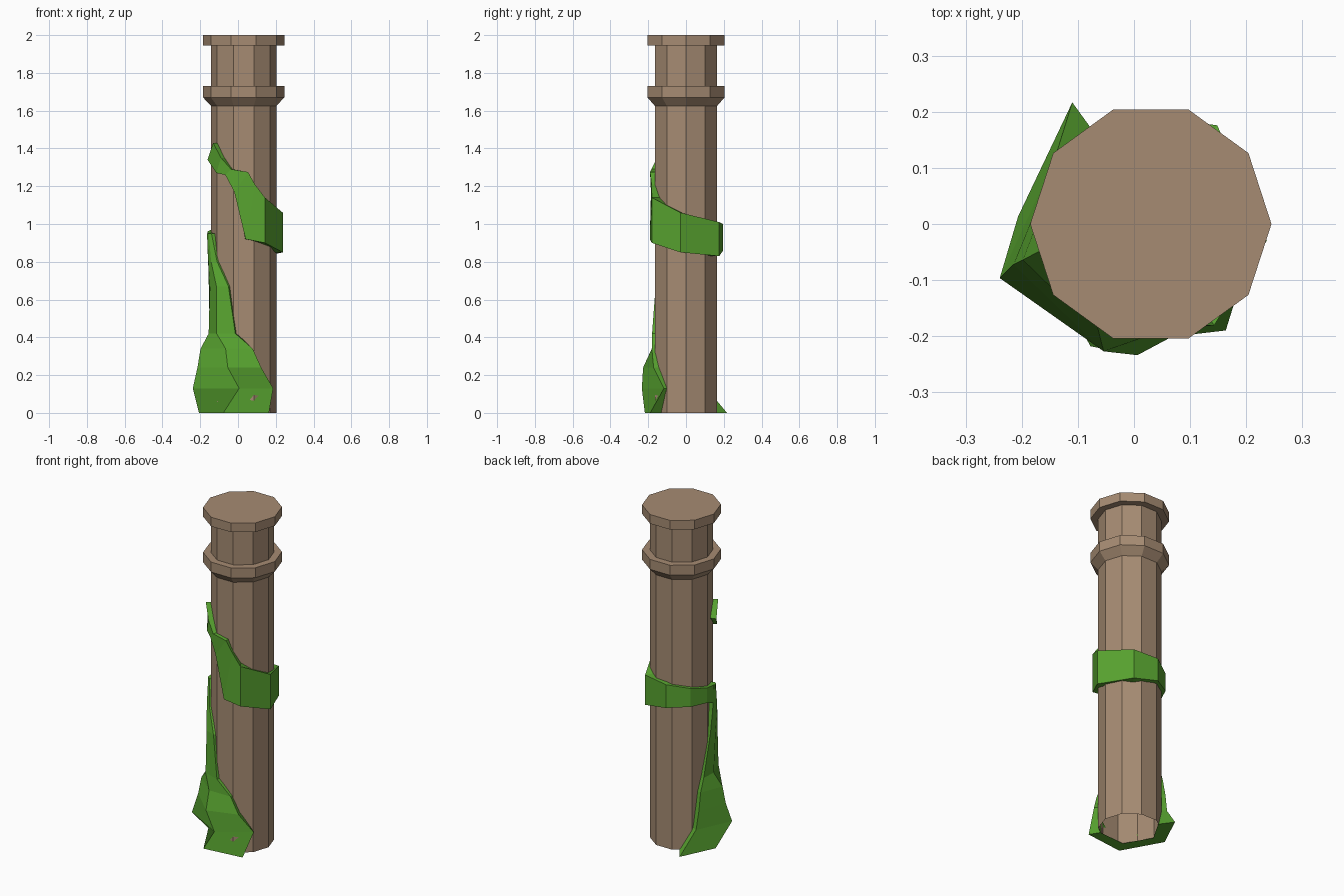
import bpy, bmesh, math

if "Cube" in bpy.data.objects:
    bpy.data.objects.remove(bpy.data.objects["Cube"])

CX = 0.03  # column axis sits slightly right of centre


def material(name, colour):
    m = bpy.data.materials.new(name)
    m.diffuse_color = (*colour, 1)
    m.use_nodes = True
    m.node_tree.nodes["Principled BSDF"].inputs["Base Color"].default_value = m.diffuse_color
    return m


def polar(deg, r, z):
    a = math.radians(deg)
    return (CX + r * math.cos(a), r * math.sin(a), z)


def skin(name, rows, mat, closed=False, cap_start=False, cap_end=False):
    """Join equal-length rows of points with flat faces."""
    bm = bmesh.new()
    grid = [[bm.verts.new(p) for p in row] for row in rows]
    n = len(rows[0])
    for a, b in zip(grid, grid[1:]):
        for i in range(n if closed else n - 1):
            j = (i + 1) % n
            bm.faces.new((a[i], a[j], b[j], b[i]))
    if cap_start:
        bm.faces.new(grid[0])
    if cap_end:
        bm.faces.new(grid[-1])
    bmesh.ops.remove_doubles(bm, verts=bm.verts, dist=0.0005)
    bmesh.ops.recalc_face_normals(bm, faces=bm.faces)
    me = bpy.data.meshes.new(name)
    bm.to_mesh(me)
    bm.free()
    me.materials.append(mat)
    ob = bpy.data.objects.new(name, me)
    bpy.context.collection.objects.link(ob)
    return ob


stone = material("brown_stone", (0.38, 0.26, 0.17))
moss = material("green_moss", (0.10, 0.38, 0.03))

# Ten-sided column with neck ring and cap, open underneath: (radius, z)
profile = [(0.173, 0), (0.173, 1.625), (0.215, 1.67), (0.215, 1.73),
           (0.173, 1.73), (0.173, 1.945), (0.215, 1.945), (0.215, 2.0)]
skin("column", [[polar(36 * i, r, z) for i in range(10)] for r, z in profile],
     stone, closed=True, cap_end=True)

# Moss clump at the foot, tapering up the left side:
# z, start angle, end angle, four outer radii
INNER = 0.161
clump = [(0.00, 121, 307, (0.258, 0.237, 0.243, 0.232)),
         (0.13, 146, 325, (0.205, 0.286, 0.235, 0.195)),
         (0.24, 152, 300, (0.200, 0.255, 0.242, 0.195)),
         (0.34, 157, 286, (0.190, 0.237, 0.205, 0.187)),
         (0.42, 165, 257, (0.185, 0.190, 0.205, 0.185)),
         (0.67, 183, 244, (0.185, 0.192, 0.198, 0.180)),
         (0.80, 188, 219, (0.190, 0.196, 0.196, 0.180)),
         (0.95, 190, 203, (0.195, 0.200, 0.195, 0.185))]
steps = (0, 0.01, 0.30, 0.66, 0.99, 1)


def clump_row(z, a0, a1, radii):
    rs = (INNER, *radii, INNER)
    return [polar(a0 + (a1 - a0) * t, r, z) for t, r in zip(steps, rs)]


flat = (INNER,) * 4
rows = [clump_row(*clump[0][:3], flat)] + [clump_row(*c) for c in clump]
rows.append(clump_row(*clump[-1][:3], flat))
skin("moss_clump", rows, moss)

# Moss band spiralling round the shaft:
# lower angle, lower z, upper angle, upper z, radius
band = [(197, 1.34, 216, 1.43, 0.20), (222, 1.27, 232, 1.35, 0.195),
        (240, 1.26, 250, 1.29, 0.195), (255, 1.17, 277, 1.275, 0.192),
        (273, 0.92, 288, 1.21, 0.192), (302, 0.90, 302, 1.14, 0.213),
        (352, 0.85, 352, 1.06, 0.209), (416, 0.83, 416, 1.01, 0.212),
        (460, 0.86, 460, 1.00, 0.20), (500, 0.87, 500, 0.98, 0.195),
        (530, 0.87, 530, 0.96, 0.195), (555, 0.84, 555, 0.95, 0.197)]
skin("moss_band",
     [[polar(al, INNER, zl), polar(al, r, zl), polar(ah, r, zh), polar(ah, INNER, zh)]
      for al, zl, ah, zh, r in band],
     moss, cap_start=True, cap_end=True)
